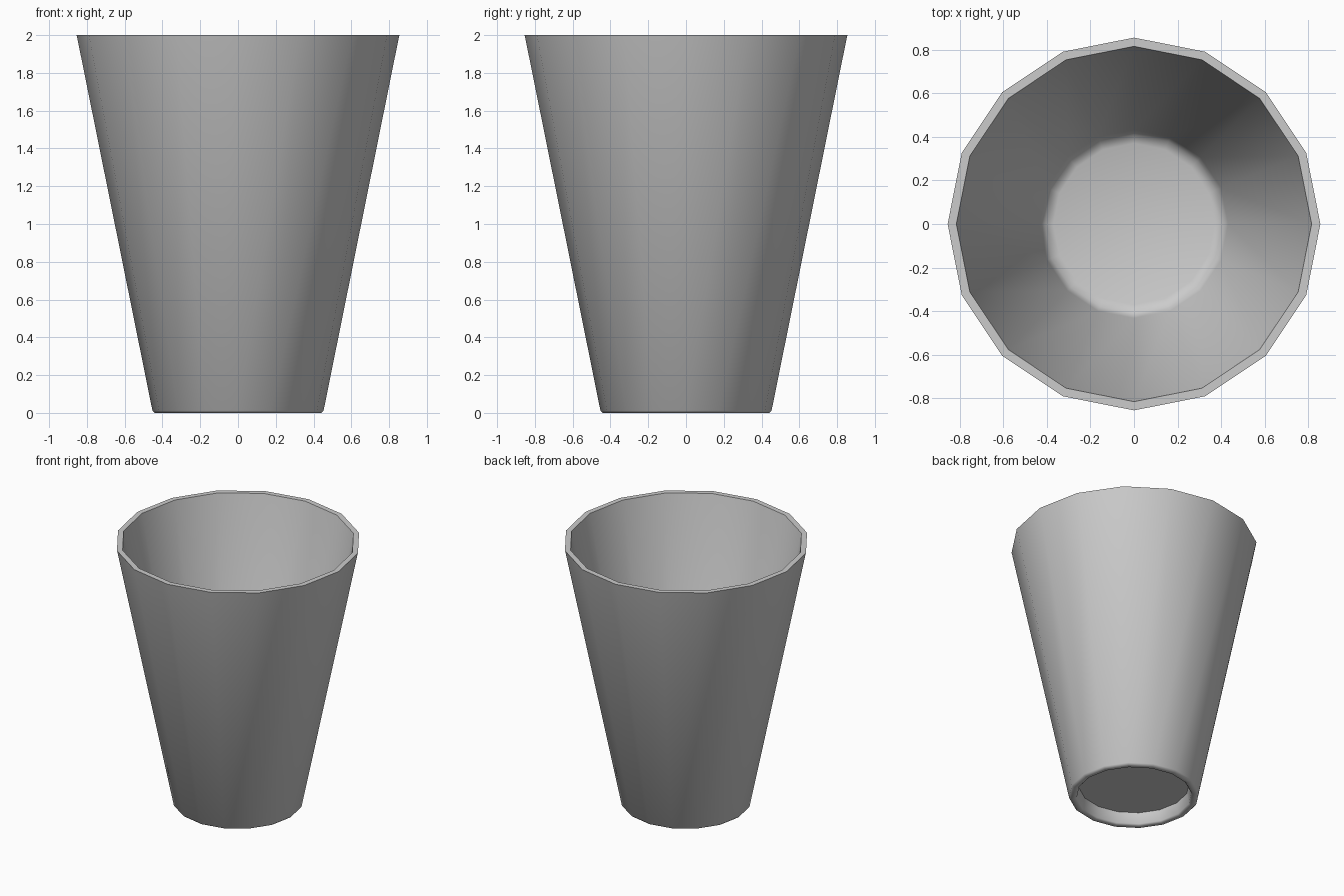
import bpy, bmesh
from math import cos, sin, tau, radians

if "Cube" in bpy.data.objects:
    bpy.data.objects.remove(bpy.data.objects["Cube"])

SIDES = 16

# Cross-section (radius, height): recessed base, foot, outer wall, rim, inner wall, floor
profile = [
    (0.385, 0.09), (0.40, 0.01), (0.41, 0.0), (0.44, 0.0), (0.453, 0.012),
    (0.852, 1.99), (0.855, 2.0), (0.815, 2.0),
    (0.432, 0.19), (0.41, 0.145), (0.37, 0.13),
]

# Cup body: revolve the section
bm = bmesh.new()
rings = [[bm.verts.new((r * cos(tau * i / SIDES), r * sin(tau * i / SIDES), z))
          for i in range(SIDES)] for r, z in profile]
for a, b in zip(rings, rings[1:]):
    for i in range(SIDES):
        j = (i + 1) % SIDES
        bm.faces.new((a[i], a[j], b[j], b[i]))

# Underside and inner floor caps
bm.faces.new(rings[0][::-1])
bm.faces.new(rings[-1])
bmesh.ops.recalc_face_normals(bm, faces=bm.faces)

mesh = bpy.data.meshes.new("cup")
bm.to_mesh(mesh)
bm.free()
cup = bpy.data.objects.new("cup", mesh)
bpy.context.collection.objects.link(cup)

# Smooth walls, crisp rim
bpy.context.view_layer.objects.active = cup
cup.select_set(True)
bpy.ops.object.shade_smooth_by_angle(angle=radians(50))
